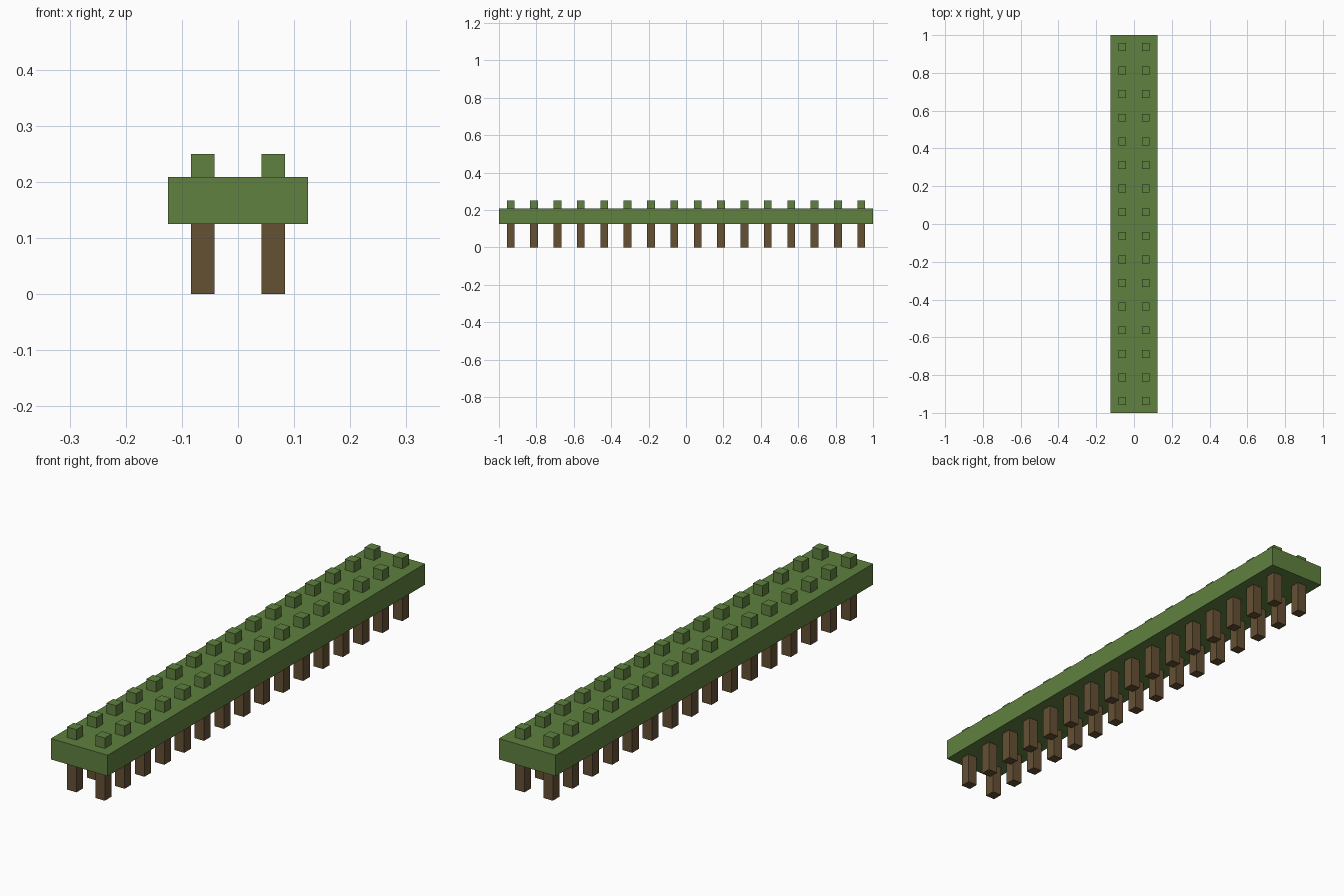
import bpy

cube = bpy.data.objects.get("Cube")
if cube:
    bpy.data.objects.remove(cube, do_unlink=True)

U = 1 / 24          # block unit
ROWS = 16
PITCH = 3 * U       # distance between trees


def material(name, rgb):
    mat = bpy.data.materials.new(name)
    mat.use_nodes = True
    mat.diffuse_color = (*rgb, 1)
    mat.node_tree.nodes["Principled BSDF"].inputs["Base Color"].default_value = (*rgb, 1)
    return mat


def box(name, centre, size, mat):
    bpy.ops.mesh.primitive_cube_add(size=1, location=centre)
    obj = bpy.context.object
    obj.name = name
    obj.scale = size
    bpy.ops.object.transform_apply(location=False, rotation=False, scale=True)
    obj.data.materials.append(mat)
    return obj


def tile_rows(obj):
    """Repeat a part along y, then mirror it to the other side."""
    rows = obj.modifiers.new("rows", 'ARRAY')
    rows.count = ROWS
    rows.use_relative_offset = False
    rows.use_constant_offset = True
    rows.constant_offset_displace = (0, PITCH, 0)
    mirror = obj.modifiers.new("mirror", 'MIRROR')
    mirror.mirror_object = canopy


green = material("leaf green", (0.115, 0.220, 0.050))
brown = material("bark brown", (0.130, 0.082, 0.034))

# Long leafy slab
canopy = box("canopy", (0, 0, 4 * U), (6 * U, 2, 2 * U), green)

# Trunks below and leaf tufts on top, in two rows
first_y = -PITCH * (ROWS - 1) / 2
side_x = 1.5 * U
tile_rows(box("trunks", (side_x, first_y, 1.5 * U), (U, U, 3 * U), brown))
tile_rows(box("leaf_tufts", (side_x, first_y, 5.5 * U), (U, U, U), green))
